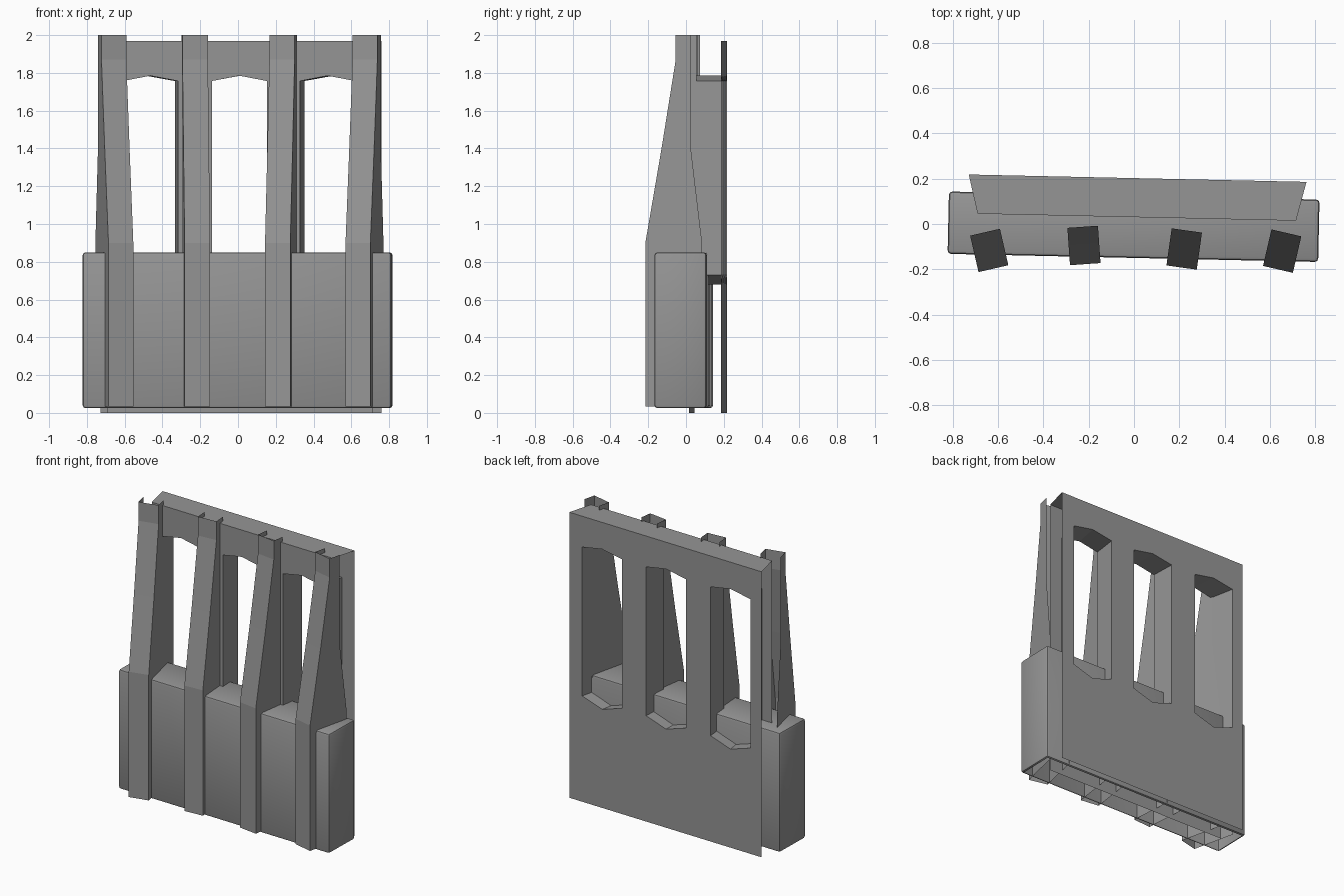
import bpy, bmesh, math
from mathutils import Matrix, Vector

if "Cube" in bpy.data.objects:
    bpy.data.objects.remove(bpy.data.objects["Cube"], do_unlink=True)

grey = bpy.data.materials.new("mid grey")
grey.use_nodes = True
COLOUR = (0.3, 0.3, 0.3, 1)
grey.diffuse_color = COLOUR
grey.node_tree.nodes["Principled BSDF"].inputs["Base Color"].default_value = COLOUR


def finish(name, bm):
    mesh = bpy.data.meshes.new(name)
    bm.to_mesh(mesh)
    bm.free()
    mesh.materials.append(grey)
    obj = bpy.data.objects.new(name, mesh)
    bpy.context.collection.objects.link(obj)
    return obj


def placed(x, y, degrees):
    return Matrix.Translation((x, y, 0)) @ Matrix.Rotation(math.radians(degrees), 4, "Z")


TURN = -1.25

# Base box: bevelled shell, open underneath
bm = bmesh.new()
bmesh.ops.create_cube(bm, size=1, matrix=Matrix.Translation((0, 0, 0.4375))
                      @ Matrix.Diagonal((1.635, 0.275, 0.825, 1)))
bmesh.ops.bevel(bm, geom=bm.edges[:], offset=0.015, segments=2, profile=0.5, affect="EDGES")
bm.normal_update()
bmesh.ops.delete(bm, geom=[f for f in bm.faces if f.normal.z < -0.99], context="FACES")
bm.transform(placed(-0.002, -0.012, TURN))
base = finish("base_box", bm)
bpy.context.view_layer.objects.active = base
base.select_set(True)
bpy.ops.object.shade_smooth_by_angle(angle=math.radians(40))
base.select_set(False)

# Back frame: two pierced sheets joined by window reveals and a top
HALF, TOP = 0.745, 1.97
WINDOWS = (-0.505, -0.005, 0.49)
HW = 0.155
TAPER = 0.943


def frame_point(x, z, front):
    return Vector((x * (TAPER if front else 1), -0.172 if front else 0, z))


def window_rim(c):
    return [(c - HW, 0.73), (c, 0.68), (c + HW, 0.73),
            (c + HW, 1.757), (c, 1.785), (c - HW, 1.757)]


bm = bmesh.new()


def face(points):
    bm.faces.new([bm.verts.new(p) for p in points])


for front in (True, False):
    columns = [-HALF]
    for c in WINDOWS:
        columns += [c - HW, c, c + HW]
    columns.append(HALF)
    for i, (a, b) in enumerate(zip(columns, columns[1:])):
        if i % 3 == 0:      # solid post between windows
            strips = [[(a, 0), (b, 0), (b, TOP), (a, TOP)]]
        else:               # sill and lintel of half a window
            za, zb, ta, tb = (0.73, 0.68, 1.757, 1.785) if i % 3 == 1 else (0.68, 0.73, 1.785, 1.757)
            strips = [[(a, 0), (b, 0), (b, zb), (a, za)], [(a, ta), (b, tb), (b, TOP), (a, TOP)]]
        for s in strips:
            face([frame_point(x, z, front) for x, z in (s if front else s[::-1])])
for c in WINDOWS:
    rim = window_rim(c)
    for p, q in zip(rim, rim[1:] + rim[:1]):
        face([frame_point(*p, True), frame_point(*p, False),
              frame_point(*q, False), frame_point(*q, True)][::-1])
face([frame_point(-HALF, TOP, True), frame_point(HALF, TOP, True),
      frame_point(HALF, TOP, False), frame_point(-HALF, TOP, False)])
bmesh.ops.remove_doubles(bm, verts=bm.verts[:], dist=0.0005)
bmesh.ops.dissolve_limit(bm, angle_limit=0.01, verts=bm.verts[:], edges=bm.edges[:])
bm.transform(placed(0.016, 0.202, TURN))
finish("back_frame", bm)

# Front pillars: thin channels open at the back, top and bottom
LEVELS = ((0.035, 0, 0.308), (0.9, 0, 0.308), (1.4, 0.088, 0.247),
          (1.87, 0.165, 0.247), (2, 0.165, 0.247))   # height, front and rear depth
WIDTH = 0.135
PILLARS = (("outer_right_pillar", -0.62, -0.197, 13), ("inner_right_pillar", -0.215, -0.177, 4),
           ("inner_left_pillar", 0.21, -0.192, -8), ("outer_left_pillar", 0.635, -0.2, -13))
for name, x, y, angle in PILLARS:
    bm = bmesh.new()
    rows = [[bm.verts.new(p) for p in ((-WIDTH / 2, rear, z), (-WIDTH / 2, fore, z),
                                       (WIDTH / 2, fore, z), (WIDTH / 2, rear, z))]
            for z, fore, rear in LEVELS]
    for low, high in zip(rows, rows[1:]):
        for k in range(3):
            bm.faces.new((low[k], low[k + 1], high[k + 1], high[k]))
    bm.transform(placed(x, y, angle))
    finish(name, bm)
